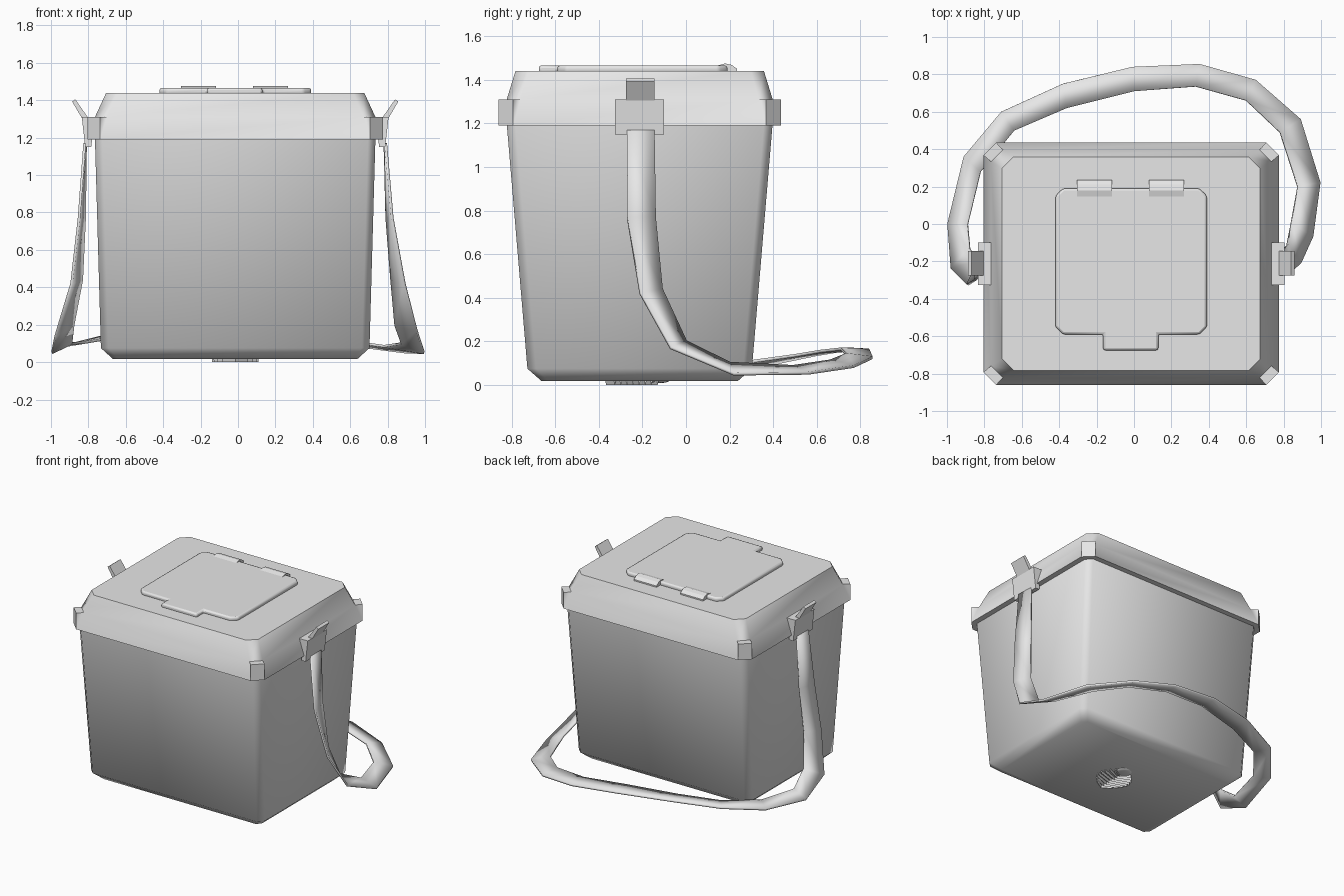
import bpy, bmesh, math
from mathutils import Vector

if "Cube" in bpy.data.objects:
    bpy.data.objects.remove(bpy.data.objects["Cube"])

CX, CY = -0.015, -0.2125          # centre of the box, the strap hangs out behind it

grey = bpy.data.materials.new("plain_grey")
grey.diffuse_color = (0.8, 0.8, 0.8, 1)
grey.use_nodes = True
grey.node_tree.nodes["Principled BSDF"].inputs["Base Color"].default_value = grey.diffuse_color


def finish(name, bm, smooth=None, bevel=0):
    bmesh.ops.recalc_face_normals(bm, faces=bm.faces)
    me = bpy.data.meshes.new(name)
    bm.to_mesh(me)
    bm.free()
    ob = bpy.data.objects.new(name, me)
    bpy.context.collection.objects.link(ob)
    me.materials.append(grey)
    if bevel:
        m = ob.modifiers.new("bevel", 'BEVEL')
        m.width, m.segments = bevel, 2
    if smooth:
        bpy.ops.object.select_all(action='DESELECT')
        ob.select_set(True)
        bpy.context.view_layer.objects.active = ob
        bpy.ops.object.shade_smooth_by_angle(angle=math.radians(smooth))
    return ob


def ring(bm, z, hx, hy, r):
    """Rectangle with cut corners: corner k has points 2k and 2k + 1."""
    pts = [(hx, hy - r), (hx - r, hy), (r - hx, hy), (-hx, hy - r),
           (-hx, r - hy), (r - hx, -hy), (hx - r, -hy), (hx, r - hy)]
    return [bm.verts.new((CX + x, CY + y, z)) for x, y in pts]


def band(bm, a, b, keep=(0, 1)):
    """Quads between two rings; keep 0 = corner cuts, 1 = long sides."""
    for i in range(8):
        if i % 2 in keep:
            j = (i + 1) % 8
            bm.faces.new((a[i], a[j], b[j], b[i]))


# Tapered tub with a cut bottom edge
bm = bmesh.new()
rows = [ring(bm, *lv) for lv in ((0.018, 0.655, 0.45, 0.03), (0.075, 0.718, 0.515, 0.04),
                                 (1.2, 0.75, 0.61, 0.04))]
for a, b in zip(rows, rows[1:]):
    band(bm, a, b)
bm.faces.new(rows[0])
bm.faces.new(rows[-1])
finish("tub", bm, 48)

# Lid: sides lean in from the lower edge, corners stand upright with a small ledge
bm = bmesh.new()
low = ring(bm, 1.19, 0.79, 0.648, 0.068)
rim = ring(bm, 1.31, 0.79, 0.648, 0.068)
ledge = ring(bm, 1.31, 0.75, 0.61, 0.064)
top = ring(bm, 1.44, 0.69, 0.57, 0.06)
band(bm, low, rim, (0,))
band(bm, rim, ledge, (0,))
band(bm, low, ledge, (1,))
band(bm, ledge, top)
for i in range(8):
    bm.faces.new((low[i], rim[i], ledge[i]))
bm.faces.new(low)
bm.faces.new(top)
finish("lid", bm, 60)


def prism(name, pts, vec, smooth=None, bevel=0):
    """Flat outline pushed along a vector."""
    bm = bmesh.new()
    f = bm.faces.new([bm.verts.new(p) for p in pts])
    out = bmesh.ops.extrude_face_region(bm, geom=[f])["geom"]
    bmesh.ops.translate(bm, vec=vec,
                        verts=[v for v in out if isinstance(v, bmesh.types.BMVert)])
    return finish(name, bm, smooth, bevel)


# Hatch on the lid, with front tab
c = 0.04
hatch = [(-0.42 + c, 0.19), (-0.42, 0.19 - c), (-0.42, -0.59 + c), (-0.42 + c, -0.59),
         (-0.165, -0.59), (-0.165, -0.675), (0.13, -0.675), (0.13, -0.59),
         (0.39 - c, -0.59), (0.39, -0.59 + c), (0.39, 0.19 - c), (0.39 - c, 0.19)]
prism("hatch", [(x, y, 1.43) for x, y in hatch], (0, 0, 0.036), 50, 0.012)

# Hatch hinges
for i, x in enumerate((-0.305, 0.08)):
    side = [(0.165, 1.43), (0.235, 1.43), (0.235, 1.45), (0.21, 1.468),
            (0.18, 1.475), (0.14, 1.464)]
    prism(f"hinge_{i + 1}", [(x, y, z) for y, z in side], (0.187, 0, 0))

# Strap clips and tilted lever on each side
clip = [(0.77, 1.15), (0.802, 1.15), (0.82, 1.31), (0.75, 1.31)]
lever = [(0.782, 1.30), (0.808, 1.285), (0.872, 1.393), (0.855, 1.405)]
for s, side in ((1, "right"), (-1, "left")):
    prism("clip_" + side, [(CX + s * x, -0.325, z) for x, z in clip], (0, 0.225, 0))
    prism("lever_" + side, [(CX + s * x, -0.275, z) for x, z in lever], (0, 0.13, 0))

# Carrying strap: outer and inner edge, from the right clip round to the left
outer = [(0.79, -0.27, 1.17), (0.825, -0.27, 0.77), (0.89, -0.21, 0.42), (0.955, -0.07, 0.17),
         (0.995, 0.22, 0.05), (0.89, 0.56, 0.054), (0.65, 0.77, 0.085), (0.35, 0.855, 0.125),
         (-0.01, 0.84, 0.16), (-0.38, 0.75, 0.165), (-0.71, 0.60, 0.14), (-0.91, 0.36, 0.09),
         (-0.995, 0.0, 0.05), (-0.975, -0.24, 0.14), (-0.89, -0.325, 0.42),
         (-0.85, -0.30, 0.77), (-0.82, -0.27, 1.17)]
inner = [(0.785, -0.145, 1.17), (0.795, -0.14, 0.77), (0.82, -0.11, 0.44), (0.84, 0.0, 0.2),
         (0.875, 0.2, 0.1), (0.78, 0.49, 0.085), (0.60, 0.66, 0.11), (0.33, 0.735, 0.14),
         (0.0, 0.71, 0.165), (-0.36, 0.62, 0.155), (-0.64, 0.50, 0.135), (-0.82, 0.28, 0.105),
         (-0.89, 0.0, 0.10), (-0.88, -0.13, 0.2), (-0.835, -0.20, 0.44),
         (-0.82, -0.17, 0.77), (-0.815, -0.145, 1.17)]
bm = bmesh.new()
edges = [(bm.verts.new(a), bm.verts.new(b)) for a, b in zip(outer, inner)]
for (a, b), (d, e) in zip(edges, edges[1:]):
    bm.faces.new((a, b, e, d))
strap = finish("strap", bm, 40)
solid = strap.modifiers.new("thickness", 'SOLIDIFY')
solid.thickness, solid.offset = 0.014, 0

# Underside: small round foot with a fan of thin raised ribs
bm = bmesh.new()
bmesh.ops.create_uvsphere(bm, u_segments=16, v_segments=8, radius=0.06)
for v in bm.verts:
    v.co = Vector((v.co.x - 0.015, v.co.y - 0.135, v.co.z * 0.2 + 0.02))
finish("foot", bm, 60)

bm = bmesh.new()
for i in range(8):
    y = -0.17 - 0.028 * i
    reach = 0.125 * math.sin(math.pi * (i + 2) / 11)
    for s in (-1, 1):
        a, b = Vector((CX, y, 0.012)), Vector((CX + s * reach, y + 0.04, 0.012))
        n = (b - a).cross(Vector((0, 0, 1))).normalized() * 0.006
        lo = [bm.verts.new(p + Vector((0, 0, -0.012))) for p in (a, b)]
        hi = [bm.verts.new(p + Vector((0, 0, 0.01)) + k * n)
              for p, k in ((a, -1), (a, 1), (b, 1), (b, -1))]
        bm.faces.new((lo[0], lo[1], hi[3], hi[0]))
        bm.faces.new((lo[1], lo[0], hi[1], hi[2]))
        bm.faces.new((lo[0], hi[0], hi[1]))
        bm.faces.new((lo[1], hi[2], hi[3]))
finish("foot_ribs", bm)
